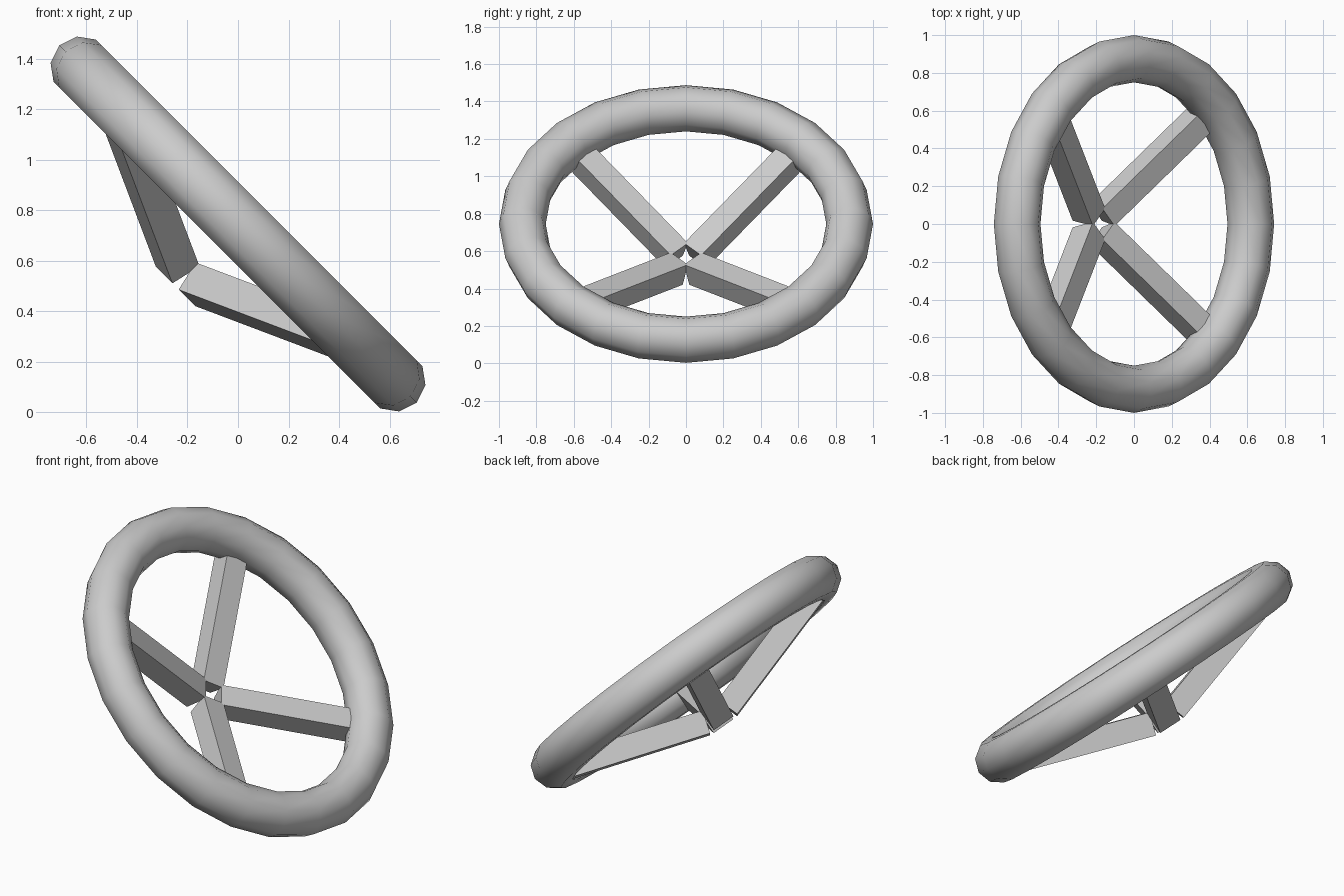
import bpy
import bmesh
import math
from mathutils import Matrix

cube = bpy.data.objects.get("Cube")
if cube:
    bpy.data.objects.remove(cube, do_unlink=True)

grey = bpy.data.materials.new("plain grey")
grey.use_nodes = True
colour = (0.6, 0.6, 0.6, 1)
grey.diffuse_color = colour
grey.node_tree.nodes["Principled BSDF"].inputs["Base Color"].default_value = colour

# Wheel frame: local z is the wheel axis, tipped 45 degrees towards +x
CENTRE_Z = 0.745
WHEEL = Matrix.Translation((0, 0, CENTRE_Z)) @ Matrix.Rotation(math.radians(45), 4, 'Y')

# Rim: low-sided torus with smooth shading
bpy.ops.mesh.primitive_torus_add(major_segments=24, minor_segments=10,
                                 major_radius=0.875, minor_radius=0.125)
rim = bpy.context.object
rim.name = "rim"
rim.matrix_world = WHEEL
rim.data.materials.append(grey)
bpy.ops.object.shade_smooth()

# Spokes: square bars rising from the sunken hub into the rim
WIDTH, LENGTH = 0.13, 0.82
HUB_RADIUS, HUB_DEPTH = 0.07, 0.288
SLOPE = math.radians(17.7)


def make_spoke(name, angle):
    bm = bmesh.new()
    bmesh.ops.create_cube(bm, size=1)
    bmesh.ops.scale(bm, vec=(LENGTH, WIDTH, WIDTH), verts=bm.verts)
    bmesh.ops.translate(bm, vec=(LENGTH / 2, 0, 0), verts=bm.verts)
    mesh = bpy.data.meshes.new(name)
    bm.to_mesh(mesh)
    bm.free()
    mesh.materials.append(grey)
    spoke = bpy.data.objects.new(name, mesh)
    spoke.matrix_world = (WHEEL @ Matrix.Rotation(math.radians(angle), 4, 'Z')
                          @ Matrix.Translation((HUB_RADIUS, 0, -HUB_DEPTH))
                          @ Matrix.Rotation(-SLOPE, 4, 'Y'))
    bpy.context.collection.objects.link(spoke)


for name, angle in (("lower_back_spoke", 45), ("upper_back_spoke", 135),
                    ("upper_front_spoke", 225), ("lower_front_spoke", 315)):
    make_spoke(name, angle)
